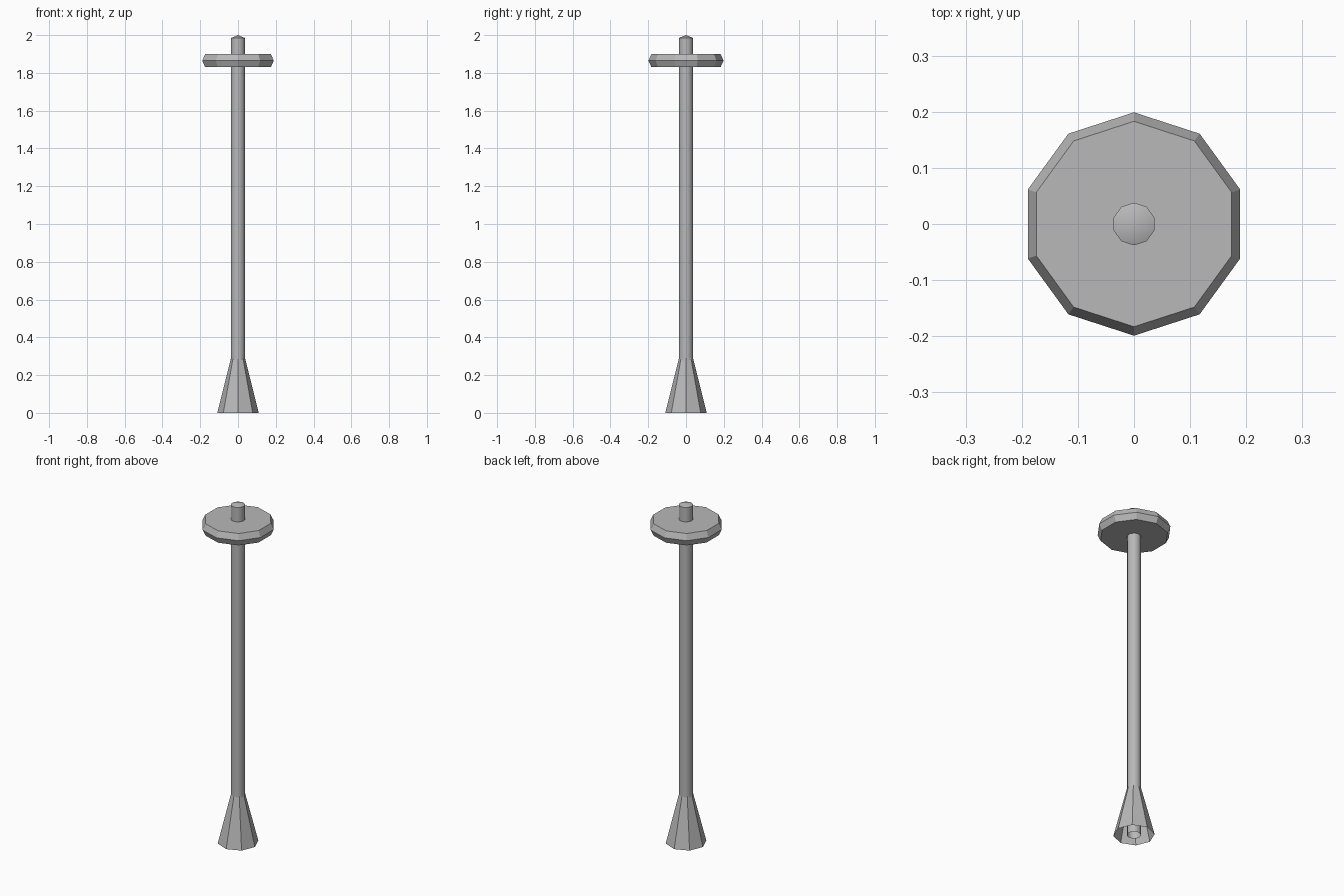
import bpy, bmesh, math

if "Cube" in bpy.data.objects:
    bpy.data.objects.remove(bpy.data.objects["Cube"])

grey = bpy.data.materials.new("plain_grey")
grey.diffuse_color = (0.48, 0.48, 0.48, 1.0)
grey.use_nodes = True
grey.node_tree.nodes["Principled BSDF"].inputs["Base Color"].default_value = grey.diffuse_color


def lathe(name, profile, sides, cap_bottom=False, cap_top=False, smooth=None):
    """Spin (radius, z) points round z, first vertex facing +y; radius 0 makes a tip."""
    bm = bmesh.new()
    rings = []
    for r, z in profile:
        if r == 0:
            rings.append([bm.verts.new((0, 0, z))] * sides)
            continue
        angles = [math.pi / 2 + 2 * math.pi * i / sides for i in range(sides)]
        rings.append([bm.verts.new((r * math.cos(a), r * math.sin(a), z)) for a in angles])
    for low, high in zip(rings, rings[1:]):
        for i in range(sides):
            j = (i + 1) % sides
            corners = [low[i], low[j], high[j], high[i]]
            bm.faces.new(list(dict.fromkeys(corners)))
    if cap_bottom:
        bm.faces.new(rings[0][::-1])
    if cap_top:
        bm.faces.new(rings[-1])
    mesh = bpy.data.meshes.new(name)
    bm.to_mesh(mesh)
    bm.free()
    mesh.materials.append(grey)
    obj = bpy.data.objects.new(name, mesh)
    bpy.context.collection.objects.link(obj)
    if smooth:
        bpy.ops.object.select_all(action='DESELECT')
        obj.select_set(True)
        bpy.context.view_layer.objects.active = obj
        bpy.ops.object.shade_smooth_by_angle(angle=math.radians(smooth))
    return obj


# Tall pole with a shallow pointed tip, open at the foot
lathe("pole", [(0.038, 0), (0.038, 1.985), (0, 2.0)], 10, smooth=40)

# Flared eight-sided foot, open underneath
lathe("flared_base", [(0.11, 0), (0.037, 0.29)], 8)

# Ten-sided disc with a bevelled rim
lathe("top_disc", [(0.183, 1.83), (0.199, 1.865), (0.183, 1.90)], 10,
      cap_bottom=True, cap_top=True)
